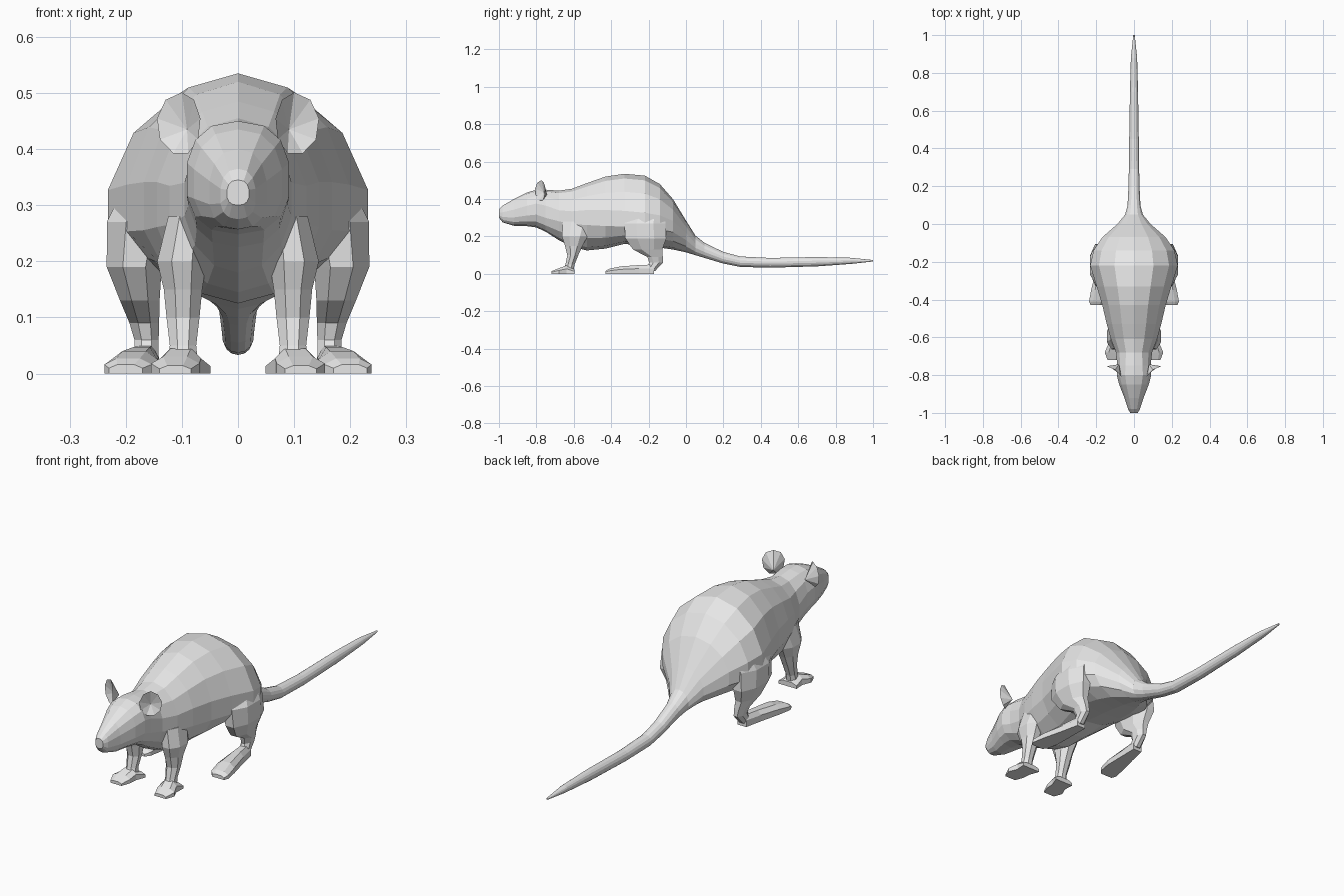
import bpy
import bmesh
from math import sin, cos, pi, radians
from mathutils import Vector, Matrix

cube = bpy.data.objects.get("Cube")
if cube:
    bpy.data.objects.remove(cube, do_unlink=True)

grey = bpy.data.materials.new("light_grey")
grey.use_nodes = True
COLOUR = (0.8, 0.8, 0.8, 1.0)
grey.diffuse_color = COLOUR
for node in grey.node_tree.nodes:
    if node.type == 'BSDF_PRINCIPLED':
        node.inputs["Base Color"].default_value = COLOUR


def finish(name, bm):
    """Turn a bmesh into a flat-shaded object."""
    bmesh.ops.recalc_face_normals(bm, faces=bm.faces)
    mesh = bpy.data.meshes.new(name)
    bm.to_mesh(mesh)
    bm.free()
    mesh.materials.append(grey)
    obj = bpy.data.objects.new(name, mesh)
    bpy.context.collection.objects.link(obj)
    return obj


def loft(name, rings):
    """Skin a list of equal rings and cap both ends."""
    bm = bmesh.new()
    rows = [[bm.verts.new(p) for p in ring] for ring in rings]
    for a, b in zip(rows, rows[1:]):
        for i in range(len(a)):
            j = (i + 1) % len(a)
            bm.faces.new((a[i], a[j], b[j], b[i]))
    bm.faces.new(rows[0])
    bm.faces.new(rows[-1])
    return finish(name, bm)


def power(value, exponent):
    return abs(value) ** exponent * (1 if value >= 0 else -1)


def trunk_ring(y, top, bottom, width, middle, sides=14):
    """Upright section: separate upper and lower half ellipses."""
    exponent = 0.82 if y < -0.74 else 1.0
    ring = []
    for i in range(sides):
        a = 2 * pi * i / sides
        c, s = power(cos(a), exponent), power(sin(a), exponent)
        height = top - middle if c > 0 else middle - bottom
        ring.append(Vector((width * s, y, middle + height * c)))
    return ring


def limb_ring(side, x, y, z, rx, ry, sides=8):
    """Level section of a leg."""
    angles = [2 * pi * (i + 0.5) / sides for i in range(sides)]
    return [Vector((side * (x + rx * 1.06 * cos(a)), y + ry * 1.06 * sin(a), z))
            for a in angles]


def foot_ring(side, x, y, top, width):
    """Upright section of a foot with a flat sole."""
    outline = ((-1, 0), (1, 0), (1, 0.6), (0.5, 1), (-0.5, 1), (-1, 0.6))
    return [Vector((side * (x + u * width), y, v * top)) for u, v in outline]


# Head and body: y, top, bottom, half width, height of widest point
body = (
    (-1.0, 0.345, 0.30, 0.02, 0.32),
    (-0.98, 0.365, 0.275, 0.032, 0.315),
    (-0.92, 0.40, 0.257, 0.052, 0.32),
    (-0.85, 0.435, 0.255, 0.08, 0.335),
    (-0.80, 0.45, 0.248, 0.093, 0.345),
    (-0.75, 0.45, 0.225, 0.09, 0.33),
    (-0.68, 0.445, 0.18, 0.098, 0.31),
    (-0.61, 0.455, 0.145, 0.125, 0.30),
    (-0.53, 0.485, 0.125, 0.148, 0.30),
    (-0.43, 0.52, 0.135, 0.172, 0.29),
    (-0.33, 0.535, 0.16, 0.203, 0.28),
    (-0.22, 0.525, 0.15, 0.238, 0.27),
    (-0.14, 0.48, 0.14, 0.22, 0.265),
    (-0.07, 0.40, 0.13, 0.172, 0.25),
    (0.0, 0.285, 0.115, 0.09, 0.20),
    (0.05, 0.205, 0.10, 0.048, 0.15),
    (0.1, 0.165, 0.085, 0.035, 0.125),
)
loft("body", [trunk_ring(*section) for section in body])

# Tail
tail = (
    (0.1, 0.165, 0.085, 0.035, 0.125),
    (0.2, 0.117, 0.055, 0.03, 0.085),
    (0.29, 0.093, 0.037, 0.028, 0.065),
    (0.45, 0.085, 0.033, 0.026, 0.06),
    (0.7, 0.09, 0.04, 0.022, 0.065),
    (0.88, 0.086, 0.053, 0.017, 0.07),
    (1.0, 0.074, 0.066, 0.004, 0.07),
)
loft("tail", [trunk_ring(*section, sides=14) for section in tail])

# Limbs: x, y, z, half width, half depth
hind_leg = (
    (0.15, -0.20, 0.34, 0.05, 0.09),
    (0.175, -0.22, 0.27, 0.06, 0.112),
    (0.185, -0.215, 0.19, 0.05, 0.112),
    (0.175, -0.205, 0.13, 0.036, 0.08),
    (0.167, -0.165, 0.09, 0.027, 0.042),
    (0.163, -0.16, 0.06, 0.022, 0.038),
    (0.163, -0.19, 0.015, 0.022, 0.025),
)
front_leg = (
    (0.09, -0.58, 0.28, 0.035, 0.08),
    (0.10, -0.595, 0.20, 0.045, 0.07),
    (0.098, -0.60, 0.15, 0.035, 0.048),
    (0.098, -0.605, 0.10, 0.03, 0.03),
    (0.098, -0.62, 0.05, 0.024, 0.025),
    (0.098, -0.63, 0.01, 0.028, 0.028),
)

# Feet: x, y, height, half width
hind_foot = (
    (0.163, -0.17, 0.05, 0.022),
    (0.172, -0.25, 0.047, 0.03),
    (0.185, -0.35, 0.04, 0.042),
    (0.196, -0.41, 0.027, 0.042),
    (0.20, -0.43, 0.016, 0.03),
)
front_foot = (
    (0.095, -0.595, 0.022, 0.046),
    (0.102, -0.64, 0.045, 0.036),
    (0.112, -0.68, 0.03, 0.043),
    (0.112, -0.72, 0.014, 0.028),
)


def ear(name, side):
    """Cupped ear, hollow in front and bulging behind."""
    bm = bmesh.new()
    turn = Matrix.Rotation(radians(35), 3, 'Z')
    centre = Vector((0.1, -0.772, 0.445))

    def place(x, y, z):
        p = centre + turn @ Vector((x, y, z))
        p.x *= side
        return bm.verts.new(p)

    count = 9
    rim = []
    for i in range(count):
        a = 2 * pi * i / count + pi / 2
        rim.append(place(0.048 * cos(a), -0.01 * abs(cos(a)), 0.056 * sin(a)))
    hollow = place(0, 0.016, -0.01)
    bulge = place(0, 0.036, -0.02)
    for i in range(count):
        pair = (rim[i], rim[(i + 1) % count])
        bm.faces.new((*pair, hollow))
        bm.faces.new((*pair, bulge))
    finish(name, bm)


for word, side in (("left", 1), ("right", -1)):
    loft(word + "_hind_leg", [limb_ring(side, *s) for s in hind_leg])
    loft(word + "_front_leg", [limb_ring(side, *s) for s in front_leg])
    loft(word + "_hind_foot", [foot_ring(side, *s) for s in hind_foot])
    loft(word + "_front_foot", [foot_ring(side, *s) for s in front_foot])
    ear(word + "_ear", side)
